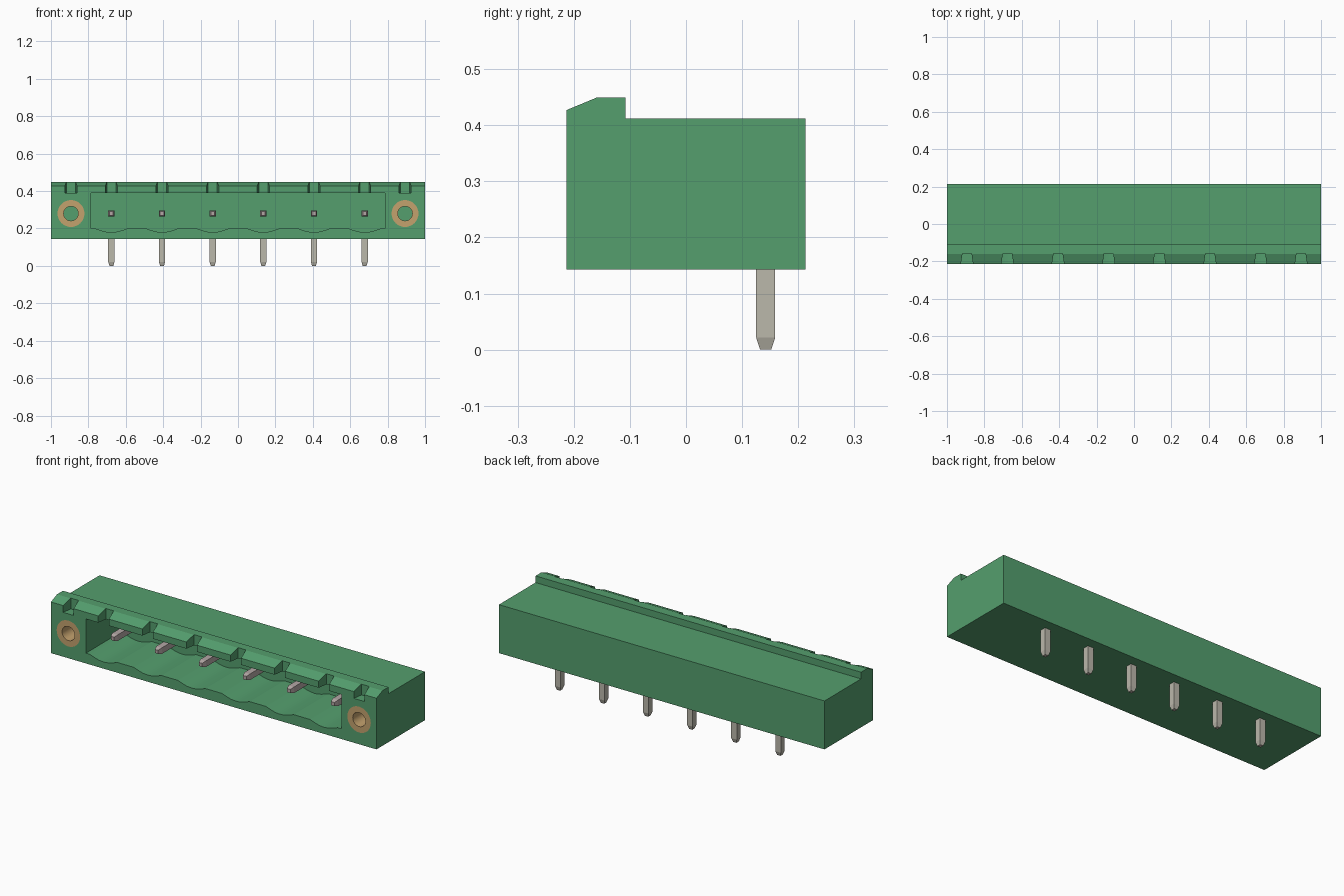
import bpy, bmesh, math
from mathutils import Matrix, Vector

cube = bpy.data.objects.get("Cube")
if cube:
    bpy.data.objects.remove(cube, do_unlink=True)


def material(name, rgb):
    m = bpy.data.materials.new(name)
    m.use_nodes = True
    col = (*rgb, 1.0)
    m.diffuse_color = col
    m.node_tree.nodes["Principled BSDF"].inputs["Base Color"].default_value = col
    return m


GREEN = material("green plastic", (0.089, 0.345, 0.155))
BRASS = material("brass", (0.55, 0.36, 0.155))
TIN = material("tinned metal", (0.50, 0.48, 0.41))
CONTACT = material("contact metal", (0.46, 0.39, 0.38))

FRONT, BACK, BOTTOM = -0.213, 0.213, 0.143
CAVITY_BACK = 0.09
PIN_Z, PIN_Y, PIN_R = 0.28, 0.142, 0.017
PINS = [(i - 2.5) * 0.2708 for i in range(6)]
FLANGES = (-0.893, 0.893)


def finish(name, bm, mat):
    bmesh.ops.recalc_face_normals(bm, faces=bm.faces)
    me = bpy.data.meshes.new(name)
    bm.to_mesh(me)
    bm.free()
    me.materials.append(mat)
    ob = bpy.data.objects.new(name, me)
    bpy.context.collection.objects.link(ob)
    return ob


def prism(bm, points, offset):
    """Extrude a closed outline along an offset."""
    face = bm.faces.new([bm.verts.new(p) for p in points])
    ext = bmesh.ops.extrude_face_region(bm, geom=[face])
    moved = [v for v in ext["geom"] if isinstance(v, bmesh.types.BMVert)]
    bmesh.ops.translate(bm, vec=Vector(offset), verts=moved)


def loft(bm, rings):
    """Bridge rings of equal size; cap both ends."""
    loops = [[bm.verts.new(p) for p in r] for r in rings]
    n = len(loops[0])
    for a, b in zip(loops, loops[1:]):
        for i in range(n):
            j = (i + 1) % n
            bm.faces.new((a[i], a[j], b[j], b[i]))
    bm.faces.new(loops[0])
    bm.faces.new(loops[-1])


def circle(x, y, r, n=32):
    return [(x + r * math.cos(2 * math.pi * i / n), y,
             PIN_Z + r * math.sin(2 * math.pi * i / n)) for i in range(n)]


def carve(body, bm):
    cutter = finish("cutter", bm, GREEN)
    cutter.hide_render = True
    mod = body.modifiers.new("carve", "BOOLEAN")
    mod.operation, mod.solver, mod.object = "DIFFERENCE", "EXACT", cutter
    bpy.context.view_layer.objects.active = body
    bpy.ops.object.modifier_apply(modifier=mod.name)
    bpy.data.objects.remove(cutter, do_unlink=True)


# Housing: side profile with the raised front lip
bm = bmesh.new()
profile = [(FRONT, BOTTOM), (BACK, BOTTOM), (BACK, 0.412), (-0.108, 0.412),
           (-0.108, 0.449), (-0.16, 0.449), (FRONT, 0.427)]
prism(bm, [(-1, y, z) for y, z in profile], (2, 0, 0))
housing = finish("housing", bm, GREEN)

# Socket cavity with a scalloped floor under each pin
bm = bmesh.new()
outline = [(-0.785, 0.39), (-0.785, 0.2)]
for px in PINS:
    for i in range(13):
        t = i / 6 - 1
        outline.append((px + 0.085 * t, 0.2 - 0.02 * math.cos(t * math.pi / 2)))
outline += [(0.785, 0.2), (0.785, 0.39)]
prism(bm, [(x, FRONT - 0.05, z) for x, z in outline], (0, CAVITY_BACK - FRONT + 0.05, 0))
carve(housing, bm)

# Tapered keying notches in the lip
bm = bmesh.new()
for x in [*PINS, *FLANGES]:
    prism(bm, [(x - 0.034, FRONT - 0.01, 0.389), (x + 0.034, FRONT - 0.01, 0.389),
               (x + 0.024, -0.157, 0.389), (x - 0.024, -0.157, 0.389)], (0, 0, 0.1))
carve(housing, bm)

# Bores for the threaded inserts
bm = bmesh.new()
for x in FLANGES:
    loft(bm, [circle(x, FRONT - 0.02, 0.072), circle(x, 0.03, 0.072)])
carve(housing, bm)

# Brass inserts: closed tube with a round section
for side, x in zip(("right", "left"), FLANGES):
    bm = bmesh.new()
    section = [(FRONT, 0.072), (0.03, 0.072), (0.03, 0.039), (FRONT, 0.039)]
    rings = [[bm.verts.new(p) for p in circle(x, y, r)] for y, r in section]
    for k in range(4):
        a, b = rings[k], rings[(k + 1) % 4]
        for i in range(32):
            j = (i + 1) % 32
            bm.faces.new((a[i], a[j], b[j], b[i]))
    ob = finish(side + "_insert", bm, BRASS)
    bpy.context.view_layer.objects.active = ob
    ob.select_set(True)
    bpy.ops.object.shade_smooth_by_angle(angle=math.radians(30))
    ob.select_set(False)

# Pins: horizontal contact in the socket, solder leg below
SQUARE = ((-1, -1), (1, -1), (1, 1), (-1, 1))
for n, x in enumerate(PINS, 1):
    bm = bmesh.new()
    loft(bm, [[(x + r * a, y, PIN_Z + r * b) for a, b in SQUARE]
              for y, r in ((-0.135, 0.01), (-0.113, PIN_R), (PIN_Y, PIN_R))])
    finish(f"contact_{n}", bm, CONTACT)
    bm = bmesh.new()
    loft(bm, [[(x + r * a, PIN_Y + r * b, z) for a, b in SQUARE]
              for z, r in ((0, 0.01), (0.022, PIN_R), (PIN_Z, PIN_R))])
    finish(f"solder_leg_{n}", bm, TIN)
